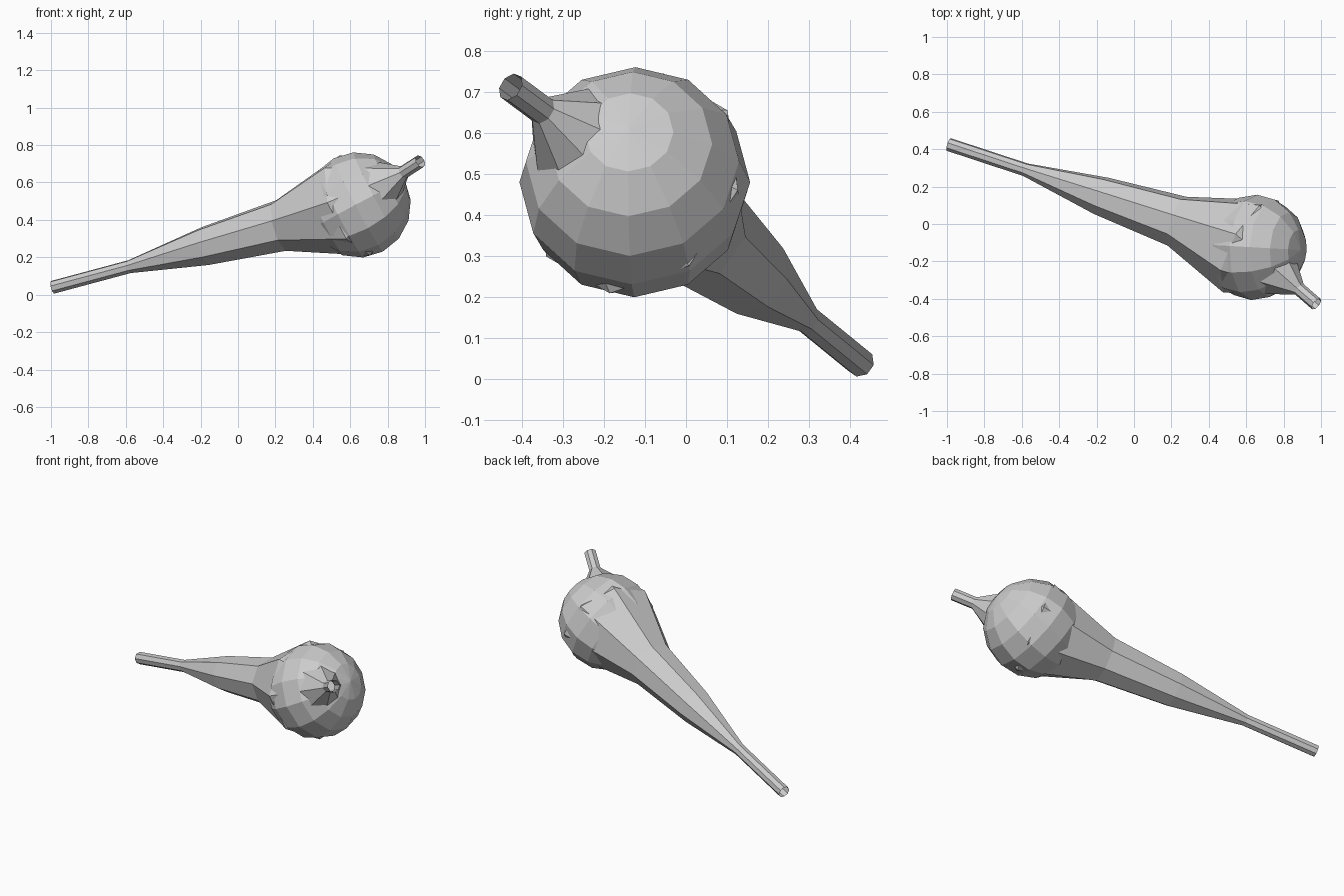
import bpy, bmesh, math
from mathutils import Vector

if "Cube" in bpy.data.objects:
    bpy.data.objects.remove(bpy.data.objects["Cube"])


def finish(name, bm):
    mesh = bpy.data.meshes.new(name)
    bm.to_mesh(mesh)
    bm.free()
    obj = bpy.data.objects.new(name, mesh)
    bpy.context.collection.objects.link(obj)
    return obj


def loft(name, stations, sides, phase):
    """Sweep a polygon of changing radius along a bent path."""
    bm = bmesh.new()
    pts = [Vector(s[:3]) for s in stations]
    rings = []
    for i, s in enumerate(stations):
        before = (pts[i] - pts[max(i - 1, 0)]).normalized()
        after = (pts[min(i + 1, len(pts) - 1)] - pts[i]).normalized()
        n = (before + after).normalized()
        y = Vector((0, 1, 0))
        u = (y - n * y.dot(n)).normalized()
        v = n.cross(u)
        ring = []
        for k in range(sides):
            a = phase + 2 * math.pi * k / sides
            ring.append(bm.verts.new(pts[i] + s[3] * (u * math.cos(a) + v * math.sin(a))))
        rings.append(ring)
    for a, b in zip(rings, rings[1:]):
        for k in range(sides):
            j = (k + 1) % sides
            bm.faces.new((a[k], a[j], b[j], b[k]))
    bmesh.ops.recalc_face_normals(bm, faces=bm.faces)
    return finish(name, bm)


# Tapered neck, flaring inside the bulb and narrowing to the short stem (x, y, z, radius)
loft("neck_and_stem", [
    (-0.99, 0.425, 0.04, 0.036),
    (-0.58, 0.29, 0.15, 0.036),
    (-0.175, 0.15, 0.26, 0.106),
    (0.23, 0.015, 0.37, 0.142),
    (0.625, -0.12, 0.477, 0.288),
    (0.885, -0.35, 0.655, 0.036),
    (0.975, -0.428, 0.713, 0.036),
], 8, math.radians(-15))

# Round faceted bulb, its pole tilted up and to the right
bm = bmesh.new()
bmesh.ops.create_uvsphere(bm, u_segments=12, v_segments=8, radius=0.282)
bulb = finish("bulb", bm)
bulb.location = (0.643, -0.125, 0.48)
bulb.rotation_mode = 'QUATERNION'
bulb.rotation_quaternion = Vector((0.87, -0.05, 0.46)).to_track_quat('Z', 'Y')
